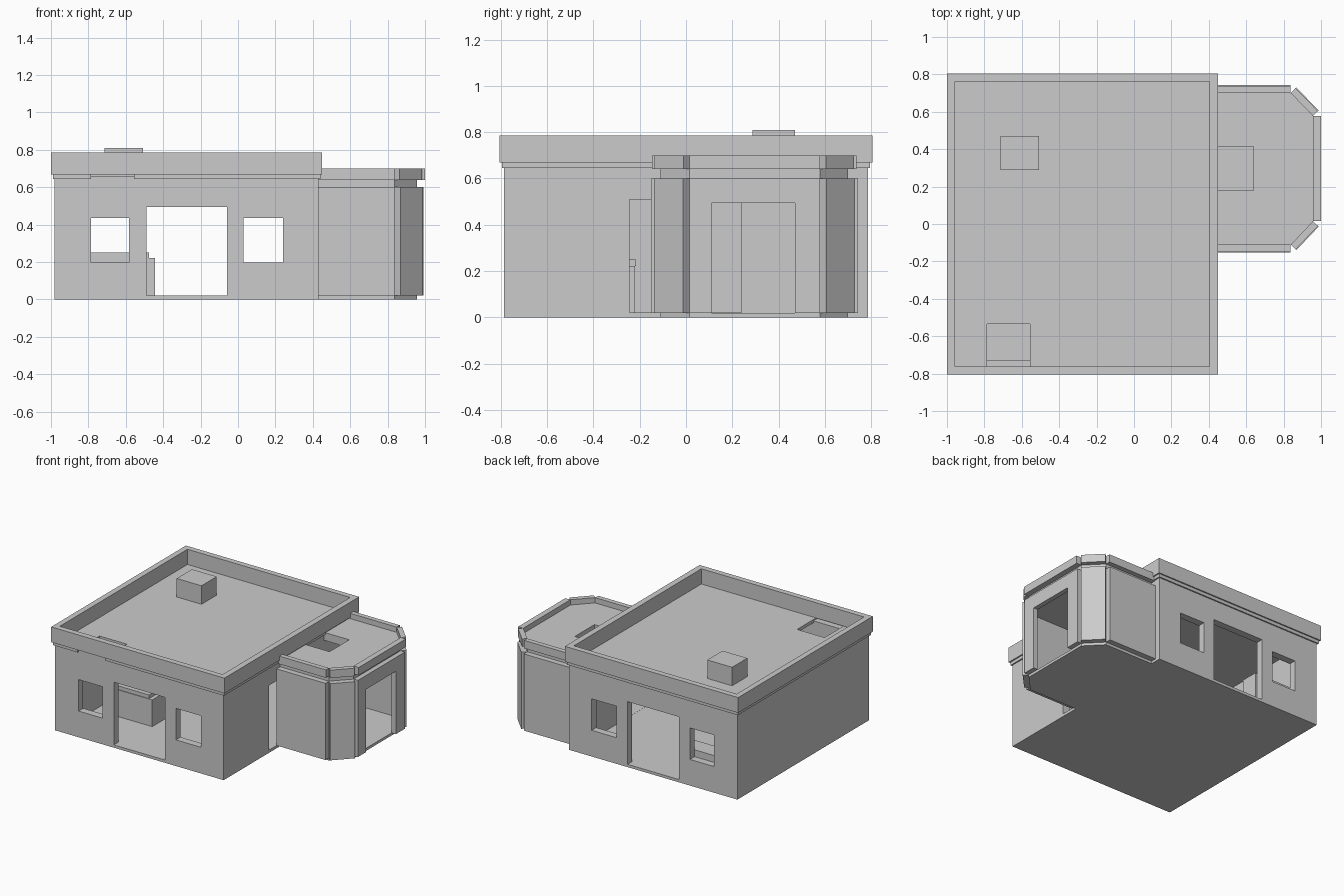
import bpy, bmesh
from mathutils import Vector

if "Cube" in bpy.data.objects:
    bpy.data.objects.remove(bpy.data.objects["Cube"])

grey = bpy.data.materials.new("plain grey")
grey.diffuse_color = (0.6, 0.6, 0.6, 1)
grey.use_nodes = True
grey.node_tree.nodes["Principled BSDF"].inputs["Base Color"].default_value = grey.diffuse_color


def prism(name, pts, z0, z1):
    """Flat polygon extruded from z0 to z1."""
    bm = bmesh.new()
    f = bm.faces.new([bm.verts.new((x, y, z0)) for x, y in pts])
    ext = bmesh.ops.extrude_face_region(bm, geom=[f])
    for v in ext["geom"]:
        if isinstance(v, bmesh.types.BMVert):
            v.co.z = z1
    bmesh.ops.recalc_face_normals(bm, faces=bm.faces)
    me = bpy.data.meshes.new(name)
    bm.to_mesh(me)
    bm.free()
    me.materials.append(grey)
    ob = bpy.data.objects.new(name, me)
    bpy.context.collection.objects.link(ob)
    return ob


def box(name, x0, x1, y0, y1, z0, z1):
    return prism(name, [(x0, y0), (x1, y0), (x1, y1), (x0, y1)], z0, z1)


def cut(ob, *dims):
    """Subtract a box from an object and discard the cutter."""
    c = box("cutter", *dims)
    m = ob.modifiers.new("cut", "BOOLEAN")
    m.operation, m.solver, m.object = "DIFFERENCE", "EXACT", c
    bpy.context.view_layer.objects.active = ob
    bpy.ops.object.modifier_apply(modifier="cut")
    bpy.data.objects.remove(c)


# Main house walls and floor
house = box("house_walls", -0.98, 0.43, -0.785, 0.785, 0, 0.66)
cut(house, -0.925, 0.375, -0.73, 0.73, 0.02, 1)
# Windows and doors, aligned front and back
for x0, x1, z0, z1 in [(-0.785, -0.583, 0.198, 0.436),
                       (-0.49, -0.06, 0.021, 0.495),
                       (0.03, 0.24, 0.198, 0.436)]:
    cut(house, x0, x1, -1, 1, z0, z1)
# Wide opening in the right wall, partly into the bay
cut(house, 0.2, 0.6, -0.245, 0.24, 0.021, 0.51)

# Roof slab with hatch notch, parapet and roof box
slab = box("roof_slab", -0.99, 0.44, -0.795, 0.795, 0.645, 0.67)
cut(slab, -0.785, -0.555, -1, -0.535, 0.5, 0.8)
parapet = box("roof_parapet", -1, 0.45, -0.805, 0.805, 0.669, 0.785)
cut(parapet, -0.957, 0.405, -0.762, 0.762, 0.5, 1)
box("roof_box", -0.715, -0.507, 0.288, 0.47, 0.669, 0.81)

# Bay floor and roof
bay = [(0.43, -0.11), (0.838, -0.11), (0.957, 0.015),
       (0.957, 0.578), (0.838, 0.70), (0.43, 0.70)]
prism("bay_floor", bay, 0, 0.02)
bay_roof = prism("bay_roof", bay, 0.60, 0.66)
cut(bay_roof, 0.4, 0.64, 0.18, 0.415, 0.5, 0.8)

# Bay wall panels and parapet strips stand outside each edge
for i in range(5):
    a, b = Vector(bay[i]), Vector(bay[i + 1])
    d = (b - a).normalized()
    n = Vector((d.y, -d.x))
    for name, t, z0, z1 in [("bay_wall", 0.036 if i == 2 else 0.042, 0.02, 0.60),
                            ("bay_parapet", 0.043 if i == 2 else 0.037, 0.64, 0.70)]:
        p = prism(f"{name}_{i + 1}", [a, a + n * t, b + n * t, b], z0, z1)
        if i == 2 and name == "bay_wall":
            cut(p, 0.8, 1.2, 0.11, 0.47, -0.1, 0.495)

# Indoor counters
box("counter_body", -0.85, -0.445, -0.39, -0.22, 0.02, 0.222)
box("back_counter", -0.85, -0.475, 0.6, 0.73, 0.02, 0.25)
box("counter_top", -0.85, -0.475, -0.385, -0.215, 0.222, 0.25)
